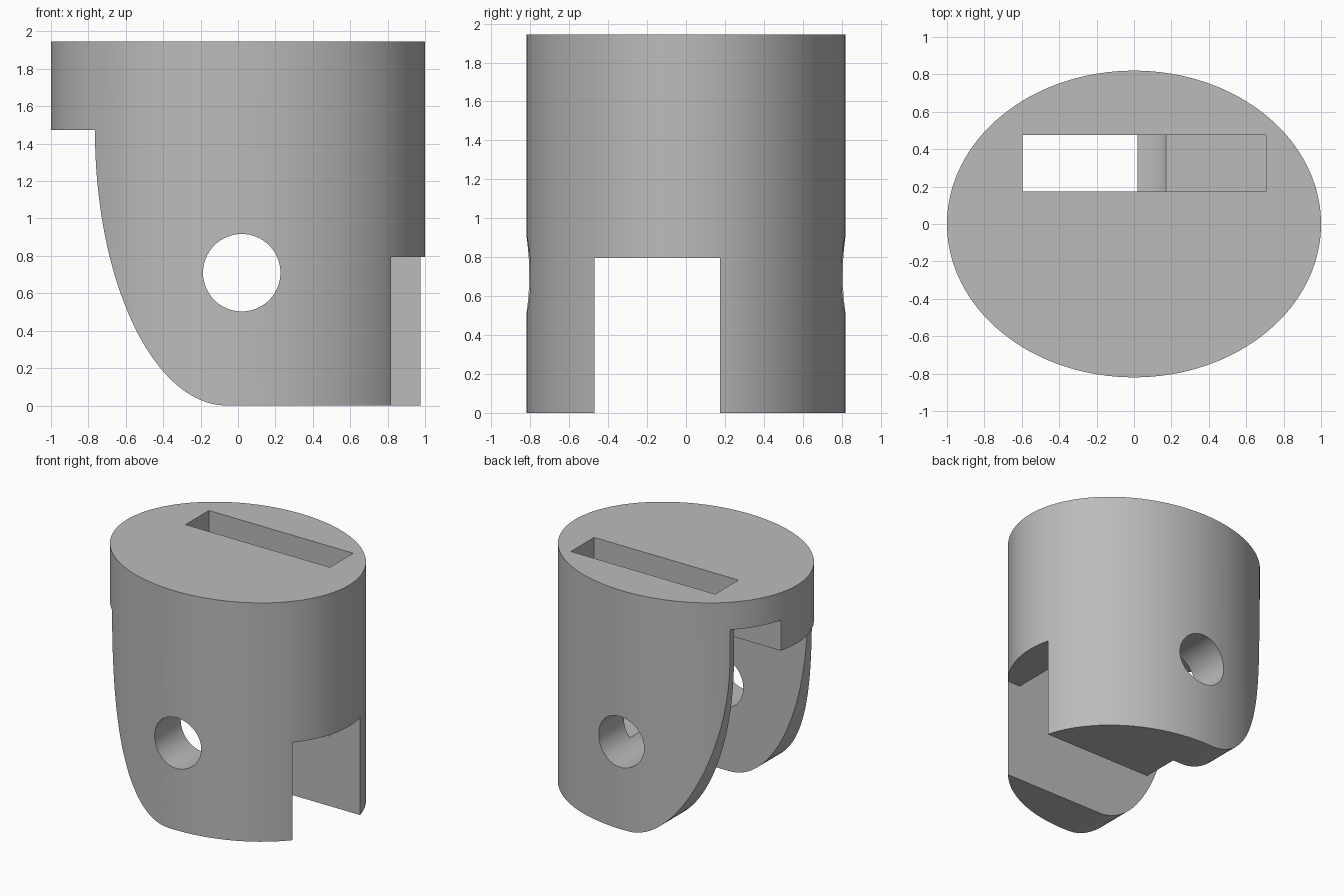
import bpy, bmesh, math

cube = bpy.data.objects.get("Cube")
if cube:
    bpy.data.objects.remove(cube, do_unlink=True)

HEIGHT = 1.945
SLOT_FRONT, SLOT_BACK, POCKET_BACK = -0.47, 0.175, 0.475

grey = bpy.data.materials.new("plain_grey")
grey.use_nodes = True
colour = (0.5, 0.5, 0.5, 1)
grey.diffuse_color = colour
grey.node_tree.nodes["Principled BSDF"].inputs["Base Color"].default_value = colour


def prism(name, points, direction):
    """Extrude a planar outline along a direction into a closed solid."""
    bm = bmesh.new()
    face = bm.faces.new([bm.verts.new(p) for p in points])
    top = bmesh.ops.extrude_face_region(bm, geom=[face])["geom"]
    bmesh.ops.translate(bm, vec=direction,
                        verts=[g for g in top if isinstance(g, bmesh.types.BMVert)])
    bmesh.ops.recalc_face_normals(bm, faces=bm.faces)
    mesh = bpy.data.meshes.new(name)
    bm.to_mesh(mesh)
    bm.free()
    mesh.materials.append(grey)
    obj = bpy.data.objects.new(name, mesh)
    bpy.context.collection.objects.link(obj)
    return obj


def box(name, x, y, z):
    outline = [(x[0], y[0], z[0]), (x[1], y[0], z[0]),
               (x[1], y[1], z[0]), (x[0], y[1], z[0])]
    return prism(name, outline, (0, 0, z[1] - z[0]))


def ellipse(cx, cy, rx, ry, count):
    steps = [math.tau * i / count for i in range(count)]
    return [(cx + rx * math.cos(a), cy + ry * math.sin(a)) for a in steps]


# Oval body
body = prism("oval_body", [(x, y, 0) for x, y in ellipse(0, 0, 1, 0.82, 128)],
             (0, 0, HEIGHT))

# Rounded undercut that shapes both prongs
arc = [math.pi / 2 * i / 32 for i in range(33)]
sweep = [(-1.2, -0.1), (-0.06, -0.1)]
sweep += [(-0.06 - 0.705 * math.sin(a), 1.472 - 1.472 * math.cos(a)) for a in arc]
sweep += [(-1.2, 1.472)]
slot = (SLOT_FRONT, SLOT_BACK)
pocket = (SLOT_BACK, POCKET_BACK)

cutters = [
    prism("undercut", [(x, -1, z) for x, z in sweep], (0, 2, 0)),
    # Wide cavity between the prongs, and its lower opening on the left side
    box("cavity", (-1.2, 0.705), slot, (-0.1, 1.472)),
    box("side_opening", (0.6, 1.2), slot, (-0.1, 0.795)),
    # Raised relief behind the cavity
    box("rear_rim_relief", (-1.2, -0.765), (SLOT_BACK, 1), (1.3, 1.72)),
    box("rear_clearance", (-1.2, 0.02), pocket, (-0.1, 1.72)),
    # Rectangular pocket from the top
    box("top_pocket", (-0.595, 0.705), pocket, (0.57, 2.2)),
    # Cross pin hole
    prism("pin_hole", [(x, -1, z) for x, z in ellipse(0.02, 0.71, 0.207, 0.207, 64)],
          (0, 2, 0)),
]

bpy.ops.object.select_all(action="DESELECT")
bpy.context.view_layer.objects.active = body
body.select_set(True)
for cutter in cutters:
    cutter.hide_render = True
    mod = body.modifiers.new(cutter.name, "BOOLEAN")
    mod.operation = "DIFFERENCE"
    mod.solver = "EXACT"
    mod.object = cutter
    bpy.ops.object.modifier_apply(modifier=mod.name)
    bpy.data.objects.remove(cutter, do_unlink=True)

bpy.ops.object.shade_smooth_by_angle(angle=math.radians(30))
